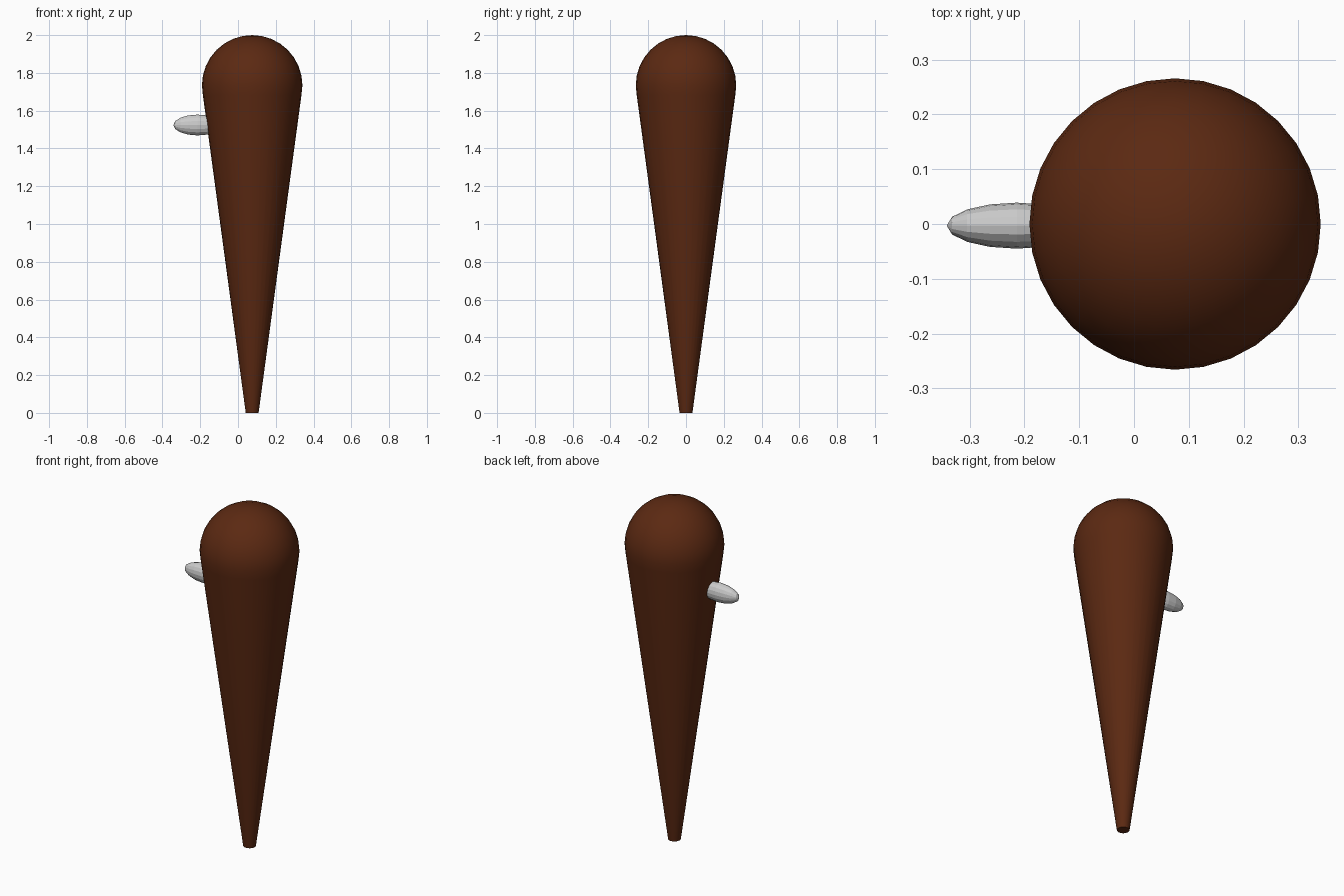
import bpy, bmesh, math
from mathutils import Matrix

if "Cube" in bpy.data.objects:
    bpy.data.objects.remove(bpy.data.objects["Cube"])


def material(name, rgb):
    m = bpy.data.materials.new(name)
    m.diffuse_color = (*rgb, 1)
    m.use_nodes = True
    m.node_tree.nodes["Principled BSDF"].inputs["Base Color"].default_value = m.diffuse_color
    return m


def add_object(name, bm, mat, angle):
    bmesh.ops.recalc_face_normals(bm, faces=bm.faces[:])
    me = bpy.data.meshes.new(name)
    bm.to_mesh(me)
    bm.free()
    me.materials.append(mat)
    ob = bpy.data.objects.new(name, me)
    bpy.context.collection.objects.link(ob)
    bpy.ops.object.select_all(action='DESELECT')
    ob.select_set(True)
    bpy.context.view_layer.objects.active = ob
    if angle:
        bpy.ops.object.shade_smooth_by_angle(angle=math.radians(angle))
    return ob


brown = material("dark_brown", (0.105, 0.022, 0.006))
grey = material("light_grey", (0.6, 0.6, 0.6))

# club body: round head on a tapering shaft, turned around one axis
R, CX, CZ, N = 0.266, 0.075, 1.734, 32
profile = [(0.034, 0.0)]
profile += [(R * math.cos(a), CZ + R * math.sin(a))
            for a in (math.radians(11.25 * i) for i in range(-1, 8))]
bm = bmesh.new()
rings = [[bm.verts.new((CX + r * math.cos(2 * math.pi * k / N),
                        r * math.sin(2 * math.pi * k / N), z))
          for k in range(N)] for r, z in profile]
for a, b in zip(rings, rings[1:]):
    for k in range(N):
        bm.faces.new((a[k], a[(k + 1) % N], b[(k + 1) % N], b[k]))
bm.faces.new(rings[0])
top = bm.verts.new((CX, 0, CZ + R))
for k in range(N):
    bm.faces.new((rings[-1][k], rings[-1][(k + 1) % N], top))
add_object("club_body", bm, brown, 40)

# spike: stretched ball sticking out of the left side
bm = bmesh.new()
bmesh.ops.create_uvsphere(
    bm, u_segments=16, v_segments=8, radius=1,
    matrix=Matrix.Translation((-0.214, -0.003, 1.524))
    @ Matrix.Diagonal((0.128, 0.042, 0.055, 1))
    @ Matrix.Rotation(math.pi / 2, 4, 'Y'))
add_object("side_spike", bm, grey, 0)
